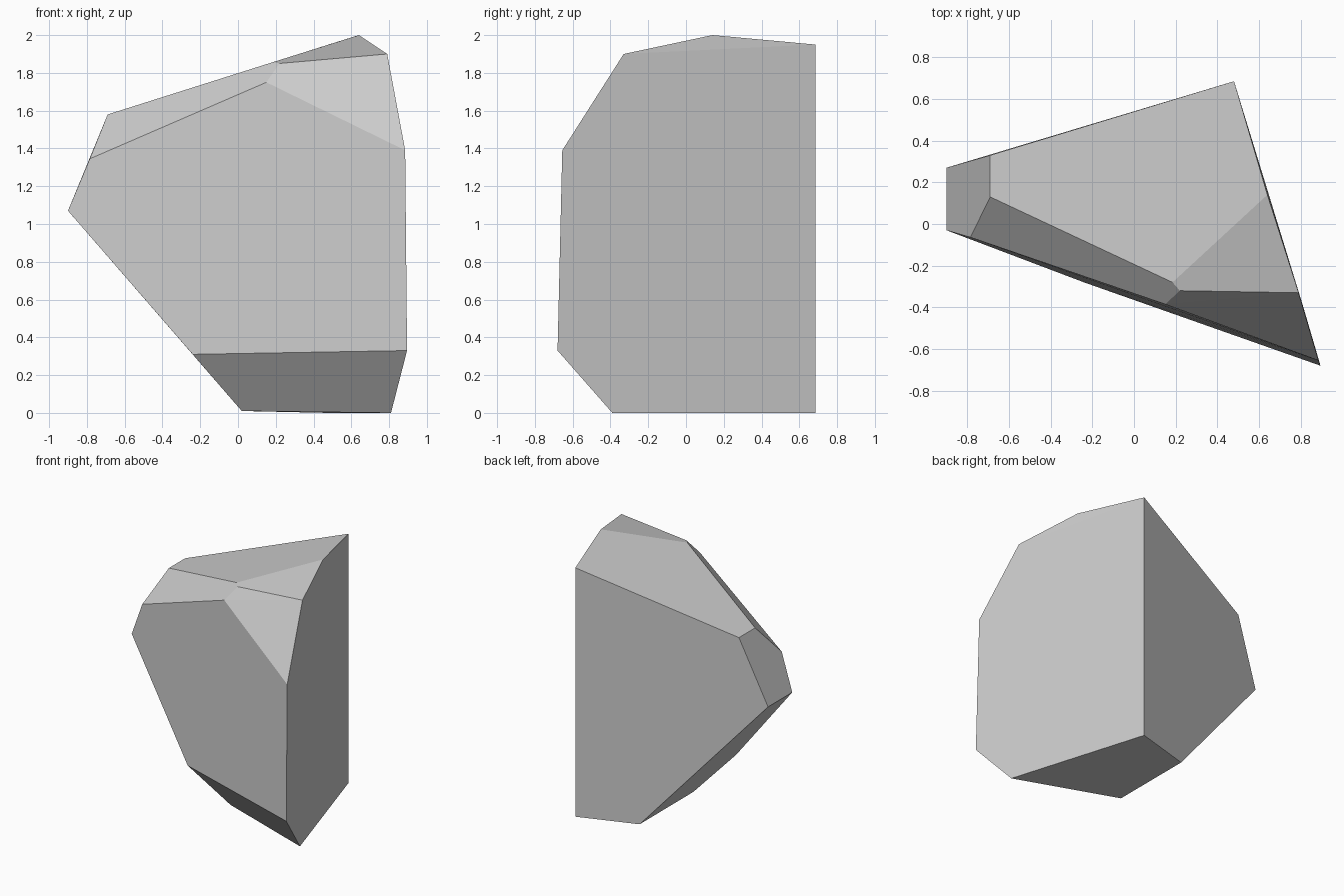
import bpy
import bmesh
from math import radians

default_cube = bpy.data.objects.get("Cube")
if default_cube:
    bpy.data.objects.remove(default_cube, do_unlink=True)


def flat_material(name, value):
    """One plain grey material, set for viewport and render."""
    material = bpy.data.materials.new(name)
    material.use_nodes = True
    colour = (value, value, value, 1)
    material.diffuse_color = colour
    shader = material.node_tree.nodes["Principled BSDF"]
    shader.inputs["Base Color"].default_value = colour
    shader.inputs["Roughness"].default_value = 1
    return material


def faceted_rock(name, corners, material):
    """Wrap the corners in a convex shell and merge the coplanar faces."""
    bm = bmesh.new()
    for corner in corners:
        bm.verts.new(corner)
    bmesh.ops.convex_hull(bm, input=bm.verts)
    bmesh.ops.dissolve_limit(bm, angle_limit=radians(3),
                             verts=bm.verts, edges=bm.edges)
    bmesh.ops.recalc_face_normals(bm, faces=bm.faces)
    mesh = bpy.data.meshes.new(name)
    bm.to_mesh(mesh)
    bm.free()
    mesh.materials.append(material)
    rock = bpy.data.objects.new(name, mesh)
    bpy.context.collection.objects.link(rock)
    return rock


# Flat underside
base = [(.81, -.39, 0), (.48, .685, 0), (.02, .545, .01), (.02, -.12, .01)]

# Lower front chamfer and broad front face
front = [(.895, -.68, .33), (-.24, -.28, .31), (.885, -.655, 1.39),
         (.15, -.385, 1.75), (-.785, -.064, 1.345)]

# Left tip, above the sloping underside
tip = [(-.9, -.03, 1.07), (-.9, .27, 1.07)]

# Sloping crown with its front bevels
crown = [(-.69, .33, 1.58), (-.69, .13, 1.58), (.185, -.28, 1.857),
         (.22, -.32, 1.85), (.79, -.33, 1.9), (.64, .14, 2), (.48, .685, 1.95)]

stone = flat_material("stone grey", .6)
faceted_rock("rock", base + front + tip + crown, stone)
